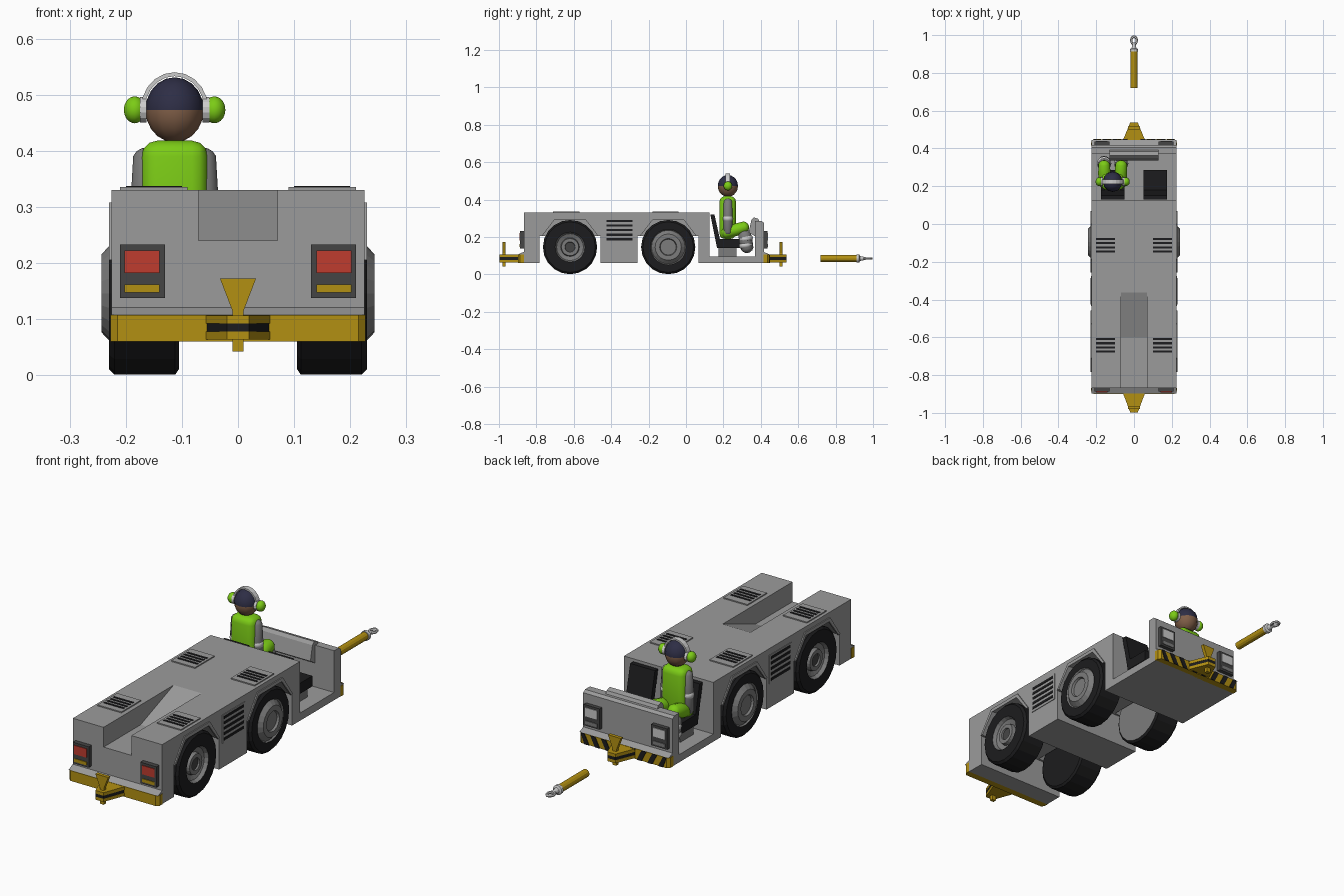
import bpy, bmesh, math
from mathutils import Vector

if "Cube" in bpy.data.objects:
    bpy.data.objects.remove(bpy.data.objects["Cube"])


def material(name, r, g, b):
    m = bpy.data.materials.new(name)
    m.use_nodes = True
    m.diffuse_color = (r, g, b, 1)
    m.node_tree.nodes["Principled BSDF"].inputs["Base Color"].default_value = (r, g, b, 1)
    return m


GREY = material("body grey", .33, .33, .33)
METAL = material("mid grey", .2, .2, .2)
DARK = material("dark grey", .06, .06, .06)
BLACK = material("black", .012, .012, .013)
YELLOW = material("safety yellow", .45, .28, .006)
RED = material("lamp red", .52, .045, .028)
GREEN = material("vest green", .2, .6, .008)
SKIN = material("skin", .22, .115, .065)
NAVY = material("cap navy", .027, .027, .06)
LIGHT = material("light grey", .6, .6, .6)


def finish(name, bm, mats, smooth=False):
    bmesh.ops.recalc_face_normals(bm, faces=bm.faces)
    me = bpy.data.meshes.new(name)
    for f in bm.faces:
        f.smooth = smooth
    bm.to_mesh(me)
    bm.free()
    for m in mats:
        me.materials.append(m)
    ob = bpy.data.objects.new(name, me)
    bpy.context.collection.objects.link(ob)
    return ob


def prism(name, pts, axis, a, b, mat):
    """Extrude an outline from a to b along an axis."""
    def place(p, t):
        return {"X": (t, *p), "Y": (p[0], t, p[1]), "Z": (*p, t)}[axis]
    bm = bmesh.new()
    face = bm.faces.new([bm.verts.new(place(p, a)) for p in pts])
    new = bmesh.ops.extrude_face_region(bm, geom=[face])["geom"]
    shift = Vector(place((0, 0), b - a))
    bmesh.ops.translate(bm, vec=shift, verts=[g for g in new if isinstance(g, bmesh.types.BMVert)])
    return finish(name, bm, [mat])


def box(name, x, y, z, mat):
    return prism(name, [(x[0], y[0]), (x[1], y[0]), (x[1], y[1]), (x[0], y[1])], "Z", *z, mat)


def lathe(name, profile, axis, centre, mats, steps=20, limits=(), smooth=False):
    """Spin (along, radius) points; limits pick materials by radius."""
    bm = bmesh.new()
    d = Vector((1, 0, 0)) if axis == "X" else Vector((0, 1, 0))
    vs = [bm.verts.new(d * t + Vector((0, 0, r))) for t, r in profile]
    es = [bm.edges.new(p) for p in zip(vs, vs[1:])]
    bmesh.ops.spin(bm, geom=vs + es, cent=(0, 0, 0), axis=d, angle=math.tau, steps=steps)
    bmesh.ops.remove_doubles(bm, verts=bm.verts, dist=1e-5)
    for f in bm.faces:
        c = f.calc_center_median()
        radius = (c - d * c.dot(d)).length
        f.material_index = sum(radius < lim for lim in limits)
    ob = finish(name, bm, mats, smooth)
    ob.location = centre
    return ob


def ball(name, centre, size, mats, split=None, seg=14, rings=10):
    bm = bmesh.new()
    bmesh.ops.create_uvsphere(bm, u_segments=seg, v_segments=rings, radius=1)
    for f in bm.faces:
        f.material_index = int(split is not None and f.calc_center_median().z > split)
    for v in bm.verts:
        v.co = Vector(centre) + Vector([p * s for p, s in zip(v.co, size)])
    return finish(name, bm, mats, True)


def limb(name, p, q, r, mat, caps=True):
    p, q = Vector(p), Vector(q)
    bm = bmesh.new()
    bmesh.ops.create_uvsphere(bm, u_segments=12, v_segments=8, radius=r)
    half = (q - p).length / 2
    for v in bm.verts:
        if not caps:
            v.co.z *= .3
        v.co.z += half if v.co.z > 1e-4 else -half if v.co.z < -1e-4 else 0
    ob = finish(name, bm, [mat], True)
    ob.matrix_world = (q - p).to_track_quat("Z", "Y").to_matrix().to_4x4()
    ob.location = (p + q) / 2
    return ob


# Main body with ramp notch and wheel arches
body = box("body", (-.225, .225), (-.867, .125), (.06, .33), GREY)
WHEELS = {"front": -.62, "rear": -.095}
cutters = [prism("cut", [(-1, .24), (-.6, .24), (-.36, .331), (-.36, .4), (-1, .4)], "X", -.07, .07, GREY)]
for y in WHEELS.values():
    cutters.append(box("cut", (-.3, .3), (y - .163, y + .163), (0, .205), GREY))
    arch = [(y - .155, .15), (y - .155, .205), (y - .085, .295), (y + .085, .295), (y + .155, .205), (y + .155, .15)]
    cutters += [prism("cut", arch, "X", s * .1, s * .3, GREY) for s in (-1, 1)]
bpy.context.view_layer.objects.active = body
for c in cutters:
    mod = body.modifiers.new("cut", "BOOLEAN")
    mod.operation, mod.solver, mod.object = "DIFFERENCE", "EXACT", c
    bpy.ops.object.modifier_apply(modifier=mod.name)
    bpy.data.objects.remove(c)

# Fender lips, wheels and vents
HUBS = {"front": [(.23, .08), (.214, .072), (.205, .05), (.222, .046), (.222, .028), (.215, .026), (.215, 0)],
        "rear": [(.23, .095), (.224, .09), (.243, .07), (.243, .046), (.233, .042), (.233, 0)]}
for s, side in ((1, "left"), (-1, "right")):
    for end, y in WHEELS.items():
        lip = [(y - .163, .205), (y - .09, .308), (y + .09, .308), (y + .163, .205),
               (y + .15, .205), (y + .083, .292), (y - .083, .292), (y - .15, .205)]
        prism(f"{end}_{side}_fender_lip", lip, "X", s * .222, s * .23, GREY)
        tyre = [(.105, 0), (.105, .135), (.112, .145), (.22, .145), (.23, .135)] + HUBS[end]
        lathe(f"{end}_{side}_wheel", [(s * t, r) for t, r in tyre], "X", (0, y, .146),
              [BLACK, METAL, DARK], 20, (HUBS[end][0][1], .025))
        yc = y - .015 if end == "rear" else y - .02
        box(f"{end}_{side}_top_vent", (s * .09, s * .21), (yc - .07, yc + .07), (.33, .335), GREY)
        for i in range(4):
            yb = yc - .041 + i * .022
            box(f"{end}_{side}_top_slot", (s * .1, s * .2), (yb, yb + .011), (.334, .337), BLACK)
    box(f"{side}_side_vent", (s * .224, s * .228), (-.435, -.275), (.17, .3), GREY)
    for i in range(5):
        z = .182 + i * .0245
        box(f"{side}_side_slot", (s * .227, s * .23), (-.425, -.285), (z, z + .012), BLACK)

# Cab floor, end panel and dash
box("cab_floor", (-.225, .225), (.12, .42), (.06, .095), GREY)
prism("end_panel", [(.37, .06), (.418, .06), (.418, .275), (.405, .285), (.37, .285)], "X", -.225, .225, GREY)
prism("dash_cowl", [(.375, .2), (.335, .225), (.35, .292), (.362, .305), (.385, .298), (.4, .27)],
      "X", -.13, .13, GREY)

# Seats
for s, side in ((1, "left"), (-1, "right")):
    x = (s * .05, s * .175)
    box(f"{side}_seat_base", (s * .065, s * .16), (.175, .27), (.09, .145), METAL)
    box(f"{side}_seat_cushion", x, (.165, .285), (.142, .19), BLACK)
    prism(f"{side}_seat_back", [(.165, .145), (.19, .15), (.152, .32), (.13, .32)], "X", *x, BLACK)

# Bumpers, lamps, hitches and pins at both ends
for s, end, y in ((-1, "front", -.867), (1, "rear", .415)):
    def out(d):
        return y + s * d
    prism(f"{end}_bumper", [(-.227, y), (-.227, out(.02)), (-.215, out(.032)), (.215, out(.032)),
                            (.227, out(.02)), (.227, y)], "Z", .06, .107, YELLOW)
    prism(f"{end}_bumper_lip", [(y, .107), (out(.03), .107), (y, .121)], "X", -.225, .225, GREY)
    for t in (-1, 1):
        def lamp(part, x0, x1, d0, d1, z0, z1, mat):
            box(f"{end}_{part}", (t * x0, t * x1), (out(d0), out(d1)), (z0, z1), mat)
        lamp("lamp_box", .13, .21, -.002, .021, .138, .233, DARK)
        lamp("lamp_lens", .14, .202, .02, .024, .182, .222, RED if s < 0 else LIGHT)
        lamp("lamp_strip", .14, .202, .02, .024, .147, .162, YELLOW if s < 0 else METAL)
    hitch = [(-.058, out(.03)), (-.02, out(.13)), (.02, out(.13)), (.058, out(.03))]
    if s > 0:
        hitch = [(x, min(v, .537)) for x, v in hitch]
    slot = [(x * .97, v) for x, v in hitch]
    prism(f"{end}_hitch_lower", hitch, "Z", .064, .078, YELLOW)
    prism(f"{end}_hitch_slot", slot, "Z", .078, .092, BLACK)
    prism(f"{end}_hitch_upper", hitch, "Z", .092, .106, YELLOW)
    yp = -.972 if s < 0 else .507
    pin = [(-.01, .042), (.01, .042), (.01, .115), (.032, .172), (-.032, .172), (-.01, .115)]
    prism(f"{end}_hitch_pin", pin, "Y", yp - .008, yp + .008, YELLOW)

# Hazard stripes on the rear bumper
for t in (-1, 1):
    for i in range(4):
        x = .012 + i * .054
        stripe = [(t * x, .06), (t * (x + .024), .06), (t * (x + .048), .107), (t * (x + .024), .107)]
        stripe = [(max(-.215, min(.215, a)), b) for a, b in stripe]
        prism("hazard_stripe", stripe, "Y", .446, .45, BLACK)

# Loose tow bar
lathe("tow_bar", [(.72, 0), (.72, .018), (.912, .018), (.912, 0)], "Y", (0, 0, .085), [YELLOW], 12)
lathe("tow_bar_neck", [(.912, 0), (.912, .022), (.926, .022), (.93, .013), (.96, .007), (.96, 0)],
      "Y", (0, 0, .085), [LIGHT], 12)
bpy.ops.mesh.primitive_torus_add(location=(0, .972, .085), major_radius=.015, minor_radius=.006,
                                 major_segments=14, minor_segments=6)
eye = bpy.context.object
eye.name = "tow_bar_eye"
eye.scale = (1, 1.32, 1)
eye.data.materials.append(LIGHT)

# Driver
DX, DY = -.113, .224
torso = box("driver_vest", (DX - .059, DX + .059), (DY - .045, DY + .043), (.19, .418), GREEN)
bev = torso.modifiers.new("round", "BEVEL")
bev.width, bev.segments = .028, 3
for p in torso.data.polygons:
    p.use_smooth = True
for s, side in ((1, "left"), (-1, "right")):
    limb(f"driver_{side}_arm", (DX + s * .05, DY, .38), (DX + s * .055, DY, .235), .026, METAL)
    limb(f"driver_{side}_arm_band", (DX + s * .053, DY, .29), (DX + s * .053, DY, .307), .0275, LIGHT, False)
    limb(f"driver_{side}_thigh", (DX + s * .042, .22, .225), (DX + s * .045, .305, .25), .033, GREEN)
    limb(f"driver_{side}_shin", (DX + s * .045, .315, .205), (DX + s * .045, .325, .15), .036, METAL)
    for z in (.15, .185):
        limb(f"driver_{side}_shin_band", (DX + s * .045, .321, z), (DX + s * .045, .319, z + .012),
             .038, LIGHT, False)
    ball(f"{side}_ear_muff", (DX + s * .071, DY, .473), (.02, .023, .024), [GREEN])
    lathe(f"{side}_ear_pad", [(s * .05, 0), (s * .05, .023), (s * .062, .023), (s * .062, 0)], "X",
          (DX, DY, .473), [LIGHT], 14)
ball("driver_head", (DX, DY, .473), (.052, .054, .058), [SKIN, NAVY], 0, 12, 10)
arc = [math.pi * i / 10 for i in range(11)]
band = [(DX + .06 * math.cos(a), .475 + .065 * math.sin(a)) for a in arc]
band += [(DX + .053 * math.cos(a), .475 + .058 * math.sin(a)) for a in reversed(arc)]
prism("ear_muff_headband", band, "Y", DY - .012, DY + .012, LIGHT)
